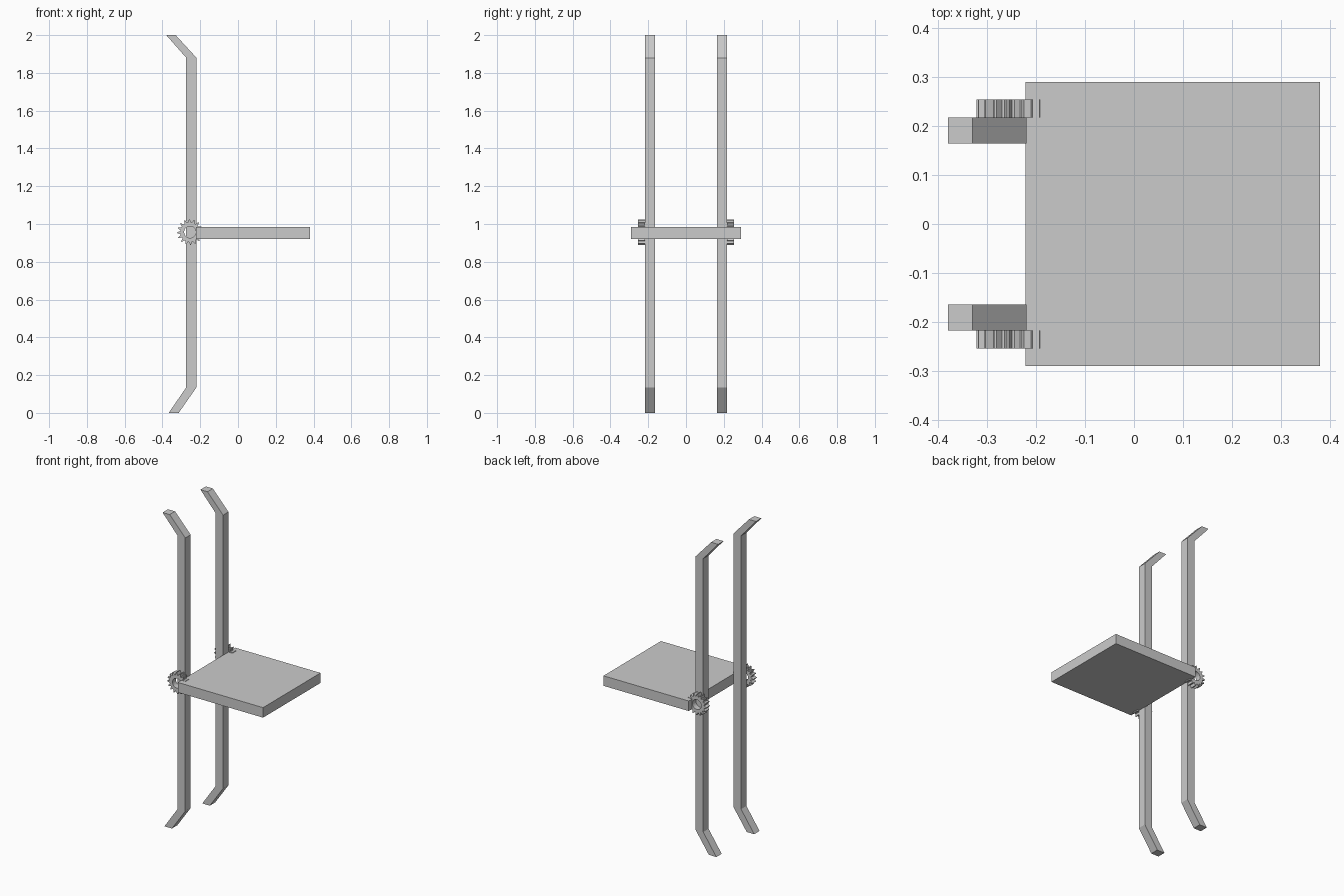
import bpy, bmesh
from math import cos, sin, pi

if "Cube" in bpy.data.objects:
    bpy.data.objects.remove(bpy.data.objects["Cube"])


def new_object(name, bm):
    bmesh.ops.recalc_face_normals(bm, faces=bm.faces)
    mesh = bpy.data.meshes.new(name)
    bm.to_mesh(mesh)
    bm.free()
    obj = bpy.data.objects.new(name, mesh)
    bpy.context.collection.objects.link(obj)
    return obj


def extruded(name, profile, y0, y1):
    """Extrude an xz outline along y."""
    bm = bmesh.new()
    face = bm.faces.new([bm.verts.new((x, y0, z)) for x, z in profile])
    geom = bmesh.ops.extrude_face_region(bm, geom=[face])["geom"]
    verts = [g for g in geom if isinstance(g, bmesh.types.BMVert)]
    bmesh.ops.translate(bm, verts=verts, vec=(0, y1 - y0, 0))
    return new_object(name, bm)


def gear(name, cx, cz, y0, y1, teeth=16, hole=0.031, root=0.052, tip=0.068):
    """Toothed ring with a round bore, four segments per tooth."""
    n = teeth * 4
    bm = bmesh.new()

    def ring(y, radius):
        out = []
        for i in range(n):
            r = radius(i)
            # teeth taper slightly towards the tip
            shift = {0: 0.18, 1: -0.18}.get(i % 4, 0) if r == tip else 0
            a = 2 * pi * (i + shift) / n
            out.append(bm.verts.new((cx + r * cos(a), y, cz + r * sin(a))))
        return out

    outer = lambda i: tip if i % 4 < 2 else root
    loops = [ring(y0, lambda i: hole), ring(y0, outer),
             ring(y1, outer), ring(y1, lambda i: hole)]
    for a, b in zip(loops, loops[1:] + loops[:1]):
        for i in range(n):
            j = (i + 1) % n
            bm.faces.new((a[i], a[j], b[j], b[i]))
    return new_object(name, bm)


# Seat slab
extruded("seat", [(-0.222, 0.921), (0.38, 0.921), (0.38, 0.985), (-0.222, 0.985)],
         -0.29, 0.29)

# Bent uprights and pivot gears on both sides
rail = [(-0.38, 2), (-0.33, 2), (-0.22, 1.88), (-0.22, 0.135),
        (-0.314, 0), (-0.367, 0), (-0.274, 0.135), (-0.274, 1.88)]
for side, s in (("left", -1), ("right", 1)):
    extruded(side + "_upright", rail, s * 0.164, s * 0.218)
    gear(side + "_pivot_gear", -0.254, 0.957, s * 0.218, s * 0.254)
